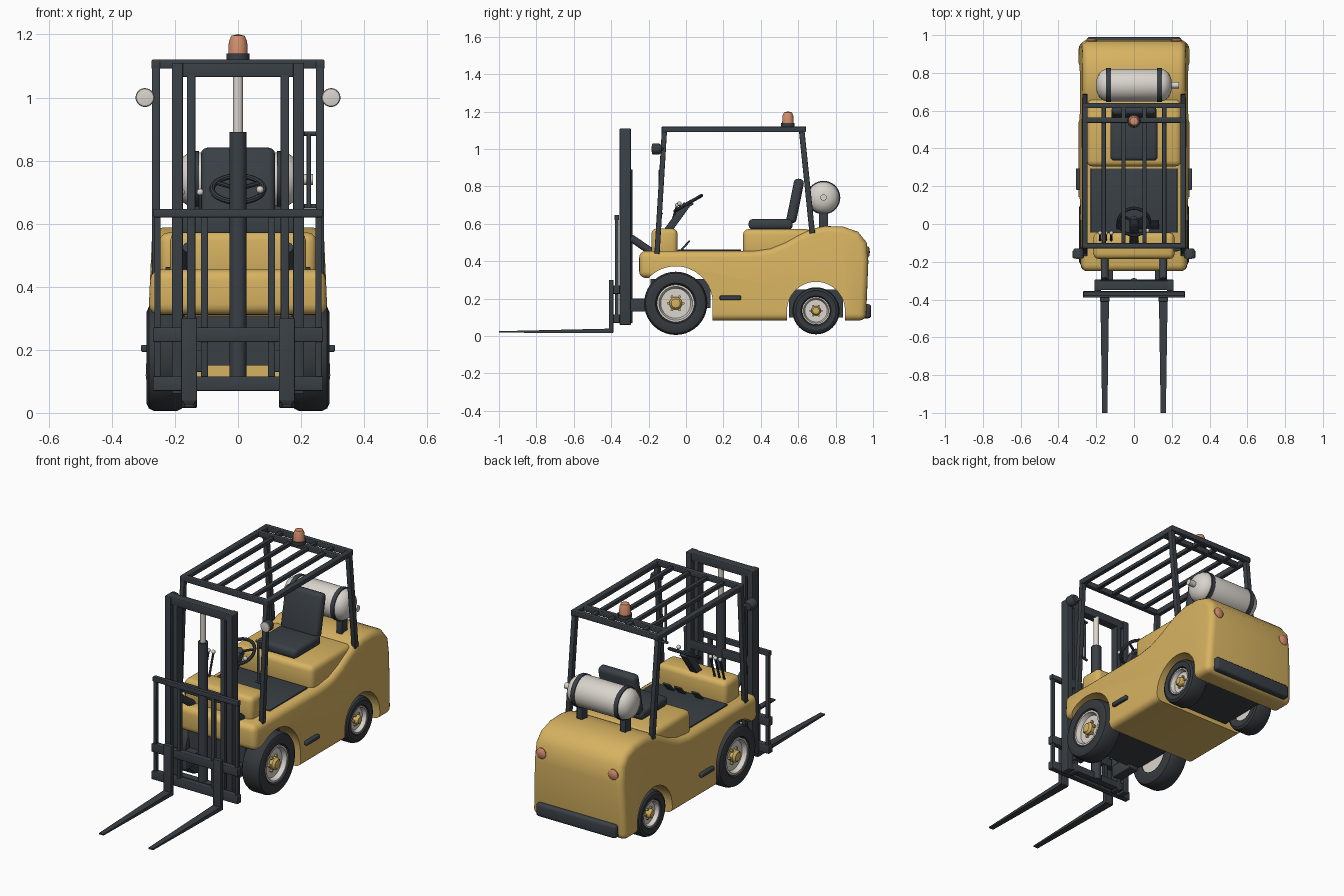
import bpy, bmesh, math
from mathutils import Vector, Matrix

if "Cube" in bpy.data.objects:
    bpy.data.objects.remove(bpy.data.objects["Cube"])


def material(name, r, g, b):
    m = bpy.data.materials.new(name)
    m.diffuse_color = (r, g, b, 1)
    m.use_nodes = True
    m.node_tree.nodes["Principled BSDF"].inputs["Base Color"].default_value = m.diffuse_color
    return m


YELLOW = material("yellow paint", 0.68, 0.45, 0.12)
DARK = material("dark steel", 0.042, 0.051, 0.061)
RUBBER = material("black rubber", 0.036, 0.042, 0.048)
WHITE = material("off white", 0.70, 0.66, 0.61)
ORANGE = material("orange lens", 0.65, 0.27, 0.15)


def finish(name, bm, mat):
    bmesh.ops.recalc_face_normals(bm, faces=bm.faces)
    me = bpy.data.meshes.new(name)
    bm.to_mesh(me)
    bm.free()
    me.materials.append(mat)
    ob = bpy.data.objects.new(name, me)
    bpy.context.collection.objects.link(ob)
    return ob


def round_edges(bm, width, limit=0.8, seg=3):
    if width:
        edges = [e for e in bm.edges if e.calc_face_angle(0) > limit]
        bmesh.ops.bevel(bm, geom=edges, offset=width, segments=seg, profile=0.5,
                        affect='EDGES', clamp_overlap=False)


def box(name, x, y, z, mat, bevel=0.0, matrix=None):
    """Box from (min, max) pairs."""
    bm = bmesh.new()
    bmesh.ops.create_cube(bm, size=1)
    for v in bm.verts:
        v.co = Vector([(a + b) / 2 + c * (b - a) for (a, b), c in zip((x, y, z), v.co)])
    round_edges(bm, bevel)
    if matrix:
        bm.transform(matrix)
    return finish(name, bm, mat)


def aim(p, q):
    p, q = Vector(p), Vector(q)
    return Matrix.Translation(p) @ (q - p).to_track_quat('Z', 'Y').to_matrix().to_4x4()


def beam(name, p, q, w, d, mat=DARK):
    h = (Vector(q) - Vector(p)).length
    return box(name, (-w / 2, w / 2), (-d / 2, d / 2), (0, h), mat, 0.003, aim(p, q))


def lathe(name, profile, p, q, mat, n=32):
    """Spin (radius, height) points around the line from p towards q."""
    bm = bmesh.new()
    vs = [bm.verts.new((r, 0, h)) for r, h in profile]
    es = [bm.edges.new(pair) for pair in zip(vs, vs[1:])]
    bmesh.ops.spin(bm, geom=vs + es, cent=(0, 0, 0), axis=(0, 0, 1),
                   angle=2 * math.pi, steps=n, use_duplicate=False)
    bmesh.ops.remove_doubles(bm, verts=bm.verts, dist=1e-5)
    bm.transform(aim(p, q))
    return finish(name, bm, mat)


def rod(name, p, q, r, mat=DARK, n=16):
    h = (Vector(q) - Vector(p)).length
    return lathe(name, [(0, 0), (r, 0), (r, h), (0, h)], p, q, mat, n)


def ball(name, c, r, mat):
    bm = bmesh.new()
    bmesh.ops.create_uvsphere(bm, u_segments=12, v_segments=8, radius=r)
    bm.transform(Matrix.Translation(c))
    return finish(name, bm, mat)


def prism(name, pts, half, mat, bevel=0.0):
    """Side profile (y, z) extruded across x; half(z) gives the half width."""
    bm = bmesh.new()
    sides = [[bm.verts.new((s * half(z), y, z)) for y, z in pts] for s in (-1, 1)]
    for ring in sides:
        bm.faces.new(ring)
    for i in range(len(pts)):
        j = (i + 1) % len(pts)
        bm.faces.new((sides[0][i], sides[0][j], sides[1][j], sides[1][i]))
    bmesh.ops.recalc_face_normals(bm, faces=bm.faces)
    round_edges(bm, bevel, seg=4)
    return finish(name, bm, mat)


# Body shell with wheel arches cut out
body = prism("body", [(-0.25, 0.31), (-0.25, 0.455), (0.36, 0.455), (0.45, 0.468), (0.53, 0.50),
                      (0.60, 0.54), (0.67, 0.572), (0.74, 0.588), (0.84, 0.585), (0.92, 0.557),
                      (0.966, 0.50), (0.975, 0.40), (0.962, 0.083), (-0.055, 0.083), (-0.055, 0.31)],
             lambda z: 0.298 - 0.045 * z, YELLOW, 0.035)
FRONT, REAR = (-0.055, 0.175, 0.198), (0.695, 0.135, 0.155)
for cy, cz, r in (FRONT, REAR):
    arc = [(cy + r * math.cos(i * math.pi / 24), cz + r * math.sin(i * math.pi / 24)) for i in range(25)]
    cutter = prism("arch_cutter", arc + [(cy - r, -0.1), (cy + r, -0.1)], lambda z: 0.5, YELLOW)
    cutter.hide_render = True
    mod = body.modifiers.new("arch", 'BOOLEAN')
    mod.operation, mod.solver, mod.object = 'DIFFERENCE', 'EXACT', cutter
    bpy.context.view_layer.objects.active = body
    bpy.ops.object.modifier_apply(modifier=mod.name)
    bpy.data.objects.remove(cutter)

box("front_cowl", (-0.215, 0.215), (-0.185, -0.045), (0.42, 0.575), YELLOW, 0.028)
box("seat_base", (-0.25, 0.25), (0.305, 0.67), (0.42, 0.572), YELLOW, 0.03)
box("floor_mat", (-0.23, 0.23), (-0.045, 0.295), (0.45, 0.462), DARK, 0.003)
box("front_axle", (-0.18, 0.18), (-0.19, 0.13), (0.15, 0.305), DARK)
box("rear_axle", (-0.175, 0.175), (0.55, 0.84), (0.10, 0.25), DARK)
box("rear_bumper", (-0.25, 0.25), (0.94, 0.99), (0.095, 0.17), DARK, 0.015)

# Seat
box("seat_cushion", (-0.125, 0.125), (0.335, 0.57), (0.57, 0.625), DARK, 0.02)
box("seat_back", (-0.118, 0.118), (-0.027, 0.027), (0, 0.24), DARK, 0.022,
    Matrix.Translation((0, 0.56, 0.605)) @ Matrix.Rotation(-0.2, 4, 'X'))

# Wheels
for (cy, cz, _), k, label in ((FRONT, 1, "front"), (REAR, 0.745, "rear")):
    for s in (-1, 1):
        c = Vector((s * (0.23 if k == 1 else 0.225), cy, cz))
        out = c + Vector((s, 0, 0))
        w = 0.06 if k == 1 else 0.055

        def part(name, pts, mat):
            lathe(f"{label}_{name}", [(r * k, h * w) for r, h in pts], c, out, mat, 40)
        part("tyre", [(0.095, -0.9), (0.145, -1), (0.161, -0.88), (0.169, -0.6), (0.169, 0.6),
                      (0.161, 0.88), (0.145, 1), (0.108, 0.92), (0.095, 0.5)], RUBBER)
        part("rim", [(0, -0.8), (0.097, -0.8), (0.1, 0.85), (0.09, 0.85), (0.08, 0.45), (0, 0.45)], WHITE)
        part("hub", [(0.034, 0.4), (0.034, 0.75), (0.024, 0.95), (0, 1)], YELLOW)
        for i in range(6):
            a = i * math.pi / 3
            p = c + Vector((s * 0.45 * w, 0.04 * k * math.cos(a), 0.04 * k * math.sin(a)))
            rod("wheel_bolt", p, p + Vector((s * 0.012, 0, 0)), 0.008 * k, YELLOW, 6)

# Mast, lift cylinder and carriage
for s in (-1, 1):
    def side(a, b):
        return tuple(sorted((s * a, s * b)))
    box("mast_outer_rail", side(0.175, 0.21), (-0.355, -0.295), (0.06, 1.11), DARK, 0.004)
    box("mast_inner_rail", side(0.135, 0.162), (-0.35, -0.30), (0.06, 1.075), DARK, 0.003)
    box("mast_mount", side(0.11, 0.17), (-0.31, -0.17), (0.13, 0.20), DARK, 0.004)
    rod("tilt_cylinder", (s * 0.155, -0.295, 0.525), (s * 0.155, -0.17, 0.44), 0.02)
    box("backrest_post", side(0.245, 0.265), (-0.38, -0.36), (0.07, 0.645), DARK, 0.003)
    box("backrest_bar", side(0.095, 0.118), (-0.38, -0.36), (0.09, 0.63), DARK, 0.003)
    # Forks
    box("fork_shank", side(0.13, 0.18), (-0.412, -0.388), (0.018, 0.30), DARK, 0.003)
    fork = box("fork_blade", side(0.132, 0.178), (-1.0, -0.39), (0.016, 0.04), DARK)
    for v in fork.data.vertices:
        if v.co.y < -0.9:
            v.co.x = s * 0.155 + (v.co.x - s * 0.155) * 0.6
            v.co.z = 0.018 if v.co.z < 0.03 else 0.026
box("mast_top_bar", (-0.21, 0.21), (-0.35, -0.30), (1.065, 1.11), DARK, 0.004)
box("mast_lower_bar", (-0.2, 0.2), (-0.34, -0.30), (0.07, 0.11), DARK, 0.003)
box("mast_middle_bar", (-0.2, 0.2), (-0.315, -0.295), (0.57, 0.62), DARK, 0.003)
box("backrest_top", (-0.268, 0.268), (-0.382, -0.358), (0.62, 0.647), DARK, 0.003)
for z in (0.07, 0.225):
    box("carriage_plate", (-0.27, 0.27), (-0.39, -0.355), (z, z + 0.046), DARK, 0.004)
rod("lift_cylinder", (0, -0.313, 0.07), (0, -0.313, 0.89), 0.027)
rod("lift_rod", (0, -0.313, 0.88), (0, -0.313, 1.07), 0.016, WHITE)

# Overhead guard
for s in (-1, 1):
    x = s * 0.26
    beam("guard_front_post", (x, -0.155, 0.44), (x, -0.115, 1.105), 0.026, 0.028)
    beam("guard_rear_post", (x, 0.675, 0.55), (x, 0.618, 1.105), 0.026, 0.03)
    box("guard_side_rail", (x - 0.014, x + 0.014), (-0.13, 0.64), (1.09, 1.12), DARK, 0.004)
    for sx in (0.055, 0.16):
        box("guard_slat", (s * sx - 0.011, s * sx + 0.011), (-0.12, 0.63), (1.095, 1.115), DARK, 0.002)
    # Headlights on the front posts
    lathe("headlight_housing", [(0, 0), (0.02, 0), (0.03, 0.015), (0.03, 0.048), (0, 0.048)],
          (s * 0.295, -0.13, 1.0), (s * 0.295, -1, 1.0), DARK, 24)
    lathe("headlight_lens", [(0.03, 0), (0.027, 0.004), (0, 0.009)],
          (s * 0.295, -0.177, 1.0), (s * 0.295, -1, 1.0), WHITE, 24)
    rod("headlight_bracket", (x, -0.122, 1.0), (s * 0.295, -0.14, 1.0), 0.008)
    # Side steps and tail lights
    box("side_step", tuple(sorted((s * 0.27, s * 0.308))), (0.18, 0.295), (0.193, 0.216), DARK, 0.006)
    lathe("tail_light", [(0.03, 0), (0.03, 0.012), (0.02, 0.019), (0, 0.021)],
          (s * 0.225, 0.962, 0.45), (s * 0.225, 2, 0.45), ORANGE, 20)
for y in (-0.115, 0.55, 0.627):
    box("guard_cross_bar", (-0.272, 0.272), (y - 0.014, y + 0.014), (1.092, 1.121), DARK, 0.004)
lathe("beacon_base", [(0, 0), (0.036, 0), (0.036, 0.02), (0, 0.02)], (0, 0.545, 1.119), (0, 0.545, 2), DARK, 24)
lathe("beacon", [(0.031, 0), (0.029, 0.04), (0.021, 0.058), (0, 0.063)], (0, 0.545, 1.138), (0, 0.545, 2), ORANGE, 24)
rod("grab_handle", (0.225, -0.14, 0.655), (0.225, -0.14, 0.885), 0.007)
for z in (0.655, 0.885):
    rod("grab_handle_end", (0.21, -0.14, z), (0.26, -0.13, z), 0.007)

# Gas tank with straps, brackets and valve
lathe("gas_tank", [(0, 0), (0.035, 0.003), (0.065, 0.016), (0.081, 0.038), (0.086, 0.06), (0.086, 0.34),
                   (0.081, 0.362), (0.065, 0.384), (0.035, 0.397), (0, 0.40)],
      (-0.2, 0.735, 0.74), (1, 0.735, 0.74), WHITE, 36)
rod("tank_valve", (0.19, 0.735, 0.74), (0.238, 0.735, 0.74), 0.017, WHITE)
for x in (-0.135, 0.135):
    lathe("tank_strap", [(0.084, 0), (0.09, 0), (0.09, 0.024), (0.084, 0.024)],
          (x - 0.012, 0.735, 0.74), (1, 0.735, 0.74), DARK, 36)
    box("tank_bracket", (x - 0.018, x + 0.018), (0.71, 0.76), (0.57, 0.665), DARK, 0.003)

# Steering wheel, levers and pedals
hub, axis = Vector((0, 0.012, 0.71)), Vector((0, 0.5, 0.866))
axis.y = -0.5 * -1 * -1  # wheel rises towards the back
ring = [(0.082 + 0.009 * math.cos(i * math.pi / 4), 0.009 * math.sin(i * math.pi / 4)) for i in range(9)]
lathe("steering_wheel", ring, hub, hub + axis, DARK, 36)
for a in (0.5, 2.6, 4.7):
    m = aim(hub, hub + axis)
    rod("steering_spoke", hub, m @ Vector((0.08 * math.cos(a), 0.08 * math.sin(a), 0)), 0.007, DARK, 8)
rod("steering_hub", hub - axis * 0.02, hub + axis * 0.01, 0.022)
beam("steering_column", (0, -0.10, 0.56), (0, 0.005, 0.705), 0.045, 0.04)
rod("steering_knob_stem", (0.07, -0.03, 0.68), (0.07, -0.033, 0.70), 0.005)
ball("steering_knob", (0.07, -0.035, 0.708), 0.012, WHITE)
for x in (-0.18, -0.15, -0.12):
    rod("control_lever", (x, -0.09, 0.56), (x, -0.05, 0.69), 0.006, DARK, 8)
    ball("lever_knob", (x, -0.048, 0.70), 0.011, WHITE)
for x in (-0.07, 0.04, 0.11):
    beam("pedal", (x, -0.025, 0.46), (x, 0.02, 0.51), 0.045, 0.01)

# Smooth shading with crisp edges
bpy.ops.object.select_all(action='SELECT')
bpy.context.view_layer.objects.active = body
bpy.ops.object.shade_smooth_by_angle(angle=math.radians(35))
